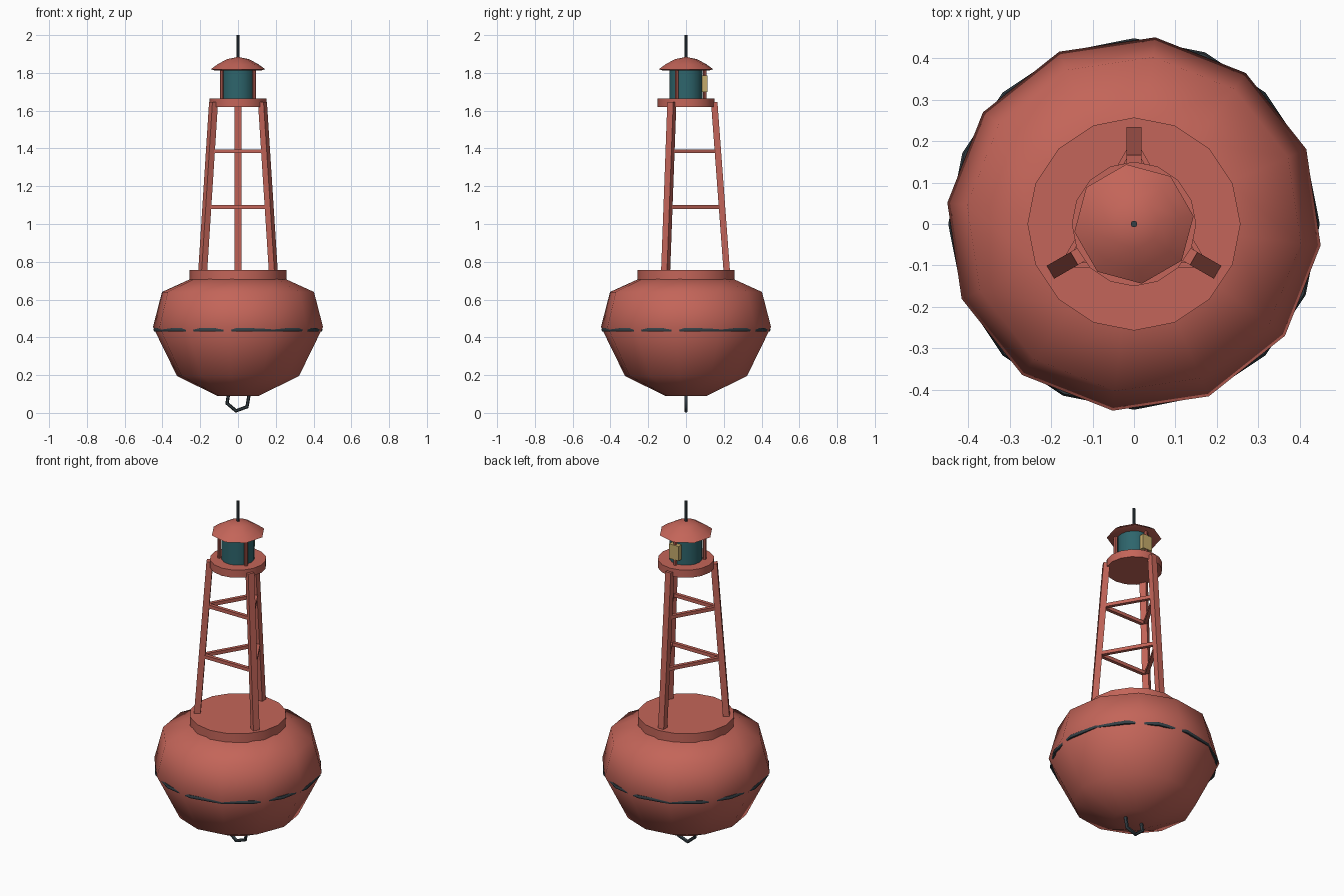
import bpy, bmesh, math
from mathutils import Vector, Matrix

cube = bpy.data.objects.get("Cube")
if cube:
    bpy.data.objects.remove(cube, do_unlink=True)


def material(name, rgb):
    m = bpy.data.materials.new(name)
    m.use_nodes = True
    m.diffuse_color = (*rgb, 1)
    m.node_tree.nodes["Principled BSDF"].inputs["Base Color"].default_value = (*rgb, 1)
    return m


RED = material("buoy red", (0.55, 0.13, 0.10))
TEAL = material("lantern teal", (0.027, 0.13, 0.15))
DARK = material("dark iron", (0.035, 0.05, 0.06))
SAND = material("sand yellow", (0.56, 0.41, 0.15))


def finish(bm, name, mat, smooth=None):
    """Turn a bmesh into an object; smooth is the sharp-edge angle in degrees."""
    bmesh.ops.remove_doubles(bm, verts=bm.verts, dist=1e-5)
    bmesh.ops.recalc_face_normals(bm, faces=bm.faces)
    mesh = bpy.data.meshes.new(name)
    bm.to_mesh(mesh)
    bm.free()
    mesh.materials.append(mat)
    ob = bpy.data.objects.new(name, mesh)
    bpy.context.collection.objects.link(ob)
    if smooth:
        bpy.ops.object.select_all(action="DESELECT")
        ob.select_set(True)
        bpy.context.view_layer.objects.active = ob
        bpy.ops.object.shade_smooth_by_angle(angle=math.radians(smooth))
    return ob


def lathe(name, profile, sides, mat, turn=0, smooth=40, at=(0, 0)):
    """Spin (radius, height) points about a vertical axis and cap open ends."""
    bm = bmesh.new()
    rings = []
    for r, z in profile:
        angles = [math.radians(turn) + math.tau * i / sides for i in range(sides)]
        rings.append([bm.verts.new((at[0] + r * math.cos(a), at[1] + r * math.sin(a), z))
                      for a in angles])
    for low, high in zip(rings, rings[1:]):
        for i in range(sides):
            j = (i + 1) % sides
            bm.faces.new((low[i], low[j], high[j], high[i]))
    for ring, (r, z) in ((rings[0], profile[0]), (rings[-1], profile[-1])):
        if r > 0:
            bm.faces.new(ring)
    bmesh.ops.dissolve_degenerate(bm, dist=1e-6, edges=bm.edges)
    return finish(bm, name, mat, smooth)


def cylinder(name, r, low, high, sides, mat, **kw):
    return lathe(name, [(r, low), (r, high)], sides, mat, **kw)


def ring(name, major, minor, segments, sides, mat, centre, turn=0, upright=False):
    bm = bmesh.new()
    loops = []
    for i in range(segments):
        a = math.radians(turn) + math.tau * i / segments
        loop = []
        for k in range(sides):
            b = math.tau * k / sides
            r = major + minor * math.cos(b)
            loop.append(bm.verts.new((r * math.cos(a), r * math.sin(a), minor * math.sin(b))))
        loops.append(loop)
    for i in range(segments):
        p, q = loops[i], loops[(i + 1) % segments]
        for k in range(sides):
            n = (k + 1) % sides
            bm.faces.new((p[k], q[k], q[n], p[n]))
    if upright:
        bm.transform(Matrix.Rotation(math.pi / 2, 4, "X"))
    bm.transform(Matrix.Translation(centre))
    return finish(bm, name, mat, 60)


def beam(name, start, end, width, depth, mat, facing):
    """Box beam between two points; depth runs along the facing direction."""
    start, end = Vector(start), Vector(end)
    along = (end - start).normalized()
    side = along.cross(Vector(facing)).normalized()
    out = side.cross(along)
    basis = Matrix((side * width, out * depth, end - start)).transposed().to_4x4()
    bm = bmesh.new()
    bmesh.ops.create_cube(bm, size=1)
    bm.transform(Matrix.Translation((start + end) / 2) @ basis)
    return finish(bm, name, mat)


# Float body with its rubbing band, deck and mooring eye
lathe("float_body", [(0, .09), (.11, .09), (.325, .195), (.453, .455),
                     (.405, .64), (.25, .71), (0, .71)], 12, RED, turn=-6.5, smooth=80)
ring("rubbing_band", .438, .01, 16, 6, DARK, (0, 0, .44))
cylinder("deck", .257, .705, .757, 16, RED)
ring("mooring_eye", .062, .01, 6, 6, DARK, (0, 0, .072), turn=20, upright=True)

# Tower of three leaning legs with two levels of cross braces
LEG_ANGLES = [math.radians(a) for a in (90, 210, 330)]


def leg_point(angle, z):
    r = .215 - .074 * (z - .76)
    return Vector((r * math.cos(angle), r * math.sin(angle), z))


for n, angle in enumerate(LEG_ANGLES):
    outward = (math.cos(angle), math.sin(angle), 0)
    beam(f"tower_leg_{n + 1}", leg_point(angle, .74), leg_point(angle, 1.645),
         .036, .034, RED, outward)
    following = LEG_ANGLES[(n + 1) % 3]
    for level, z in (("lower", 1.09), ("upper", 1.385)):
        beam(f"{level}_brace_{n + 1}", leg_point(angle, z), leg_point(following, z),
             .02, .02, RED, (0, 0, 1))

# Lantern: platform, glass drum, posts, roof and mast
cylinder("lantern_platform", .15, 1.62, 1.665, 16, RED)
cylinder("lantern_glass", .088, 1.66, 1.818, 16, TEAL)
for n, angle in enumerate(LEG_ANGLES):
    cylinder(f"lantern_post_{n + 1}", .01, 1.66, 1.82, 8, RED,
             at=(.099 * math.cos(angle), .099 * math.sin(angle)))
lathe("lantern_roof", [(0, 1.813), (.125, 1.813), (.145, 1.819), (.11, 1.845),
                       (.06, 1.872), (0, 1.885)], 8, RED, turn=7.5, smooth=60)
cylinder("mast", .008, 1.87, 2.0, 8, DARK)

# Small box on the back of the lantern
beam("lantern_box", (0, .099, 1.7), (0, .099, 1.785), .062, .028, SAND, (0, 1, 0))
